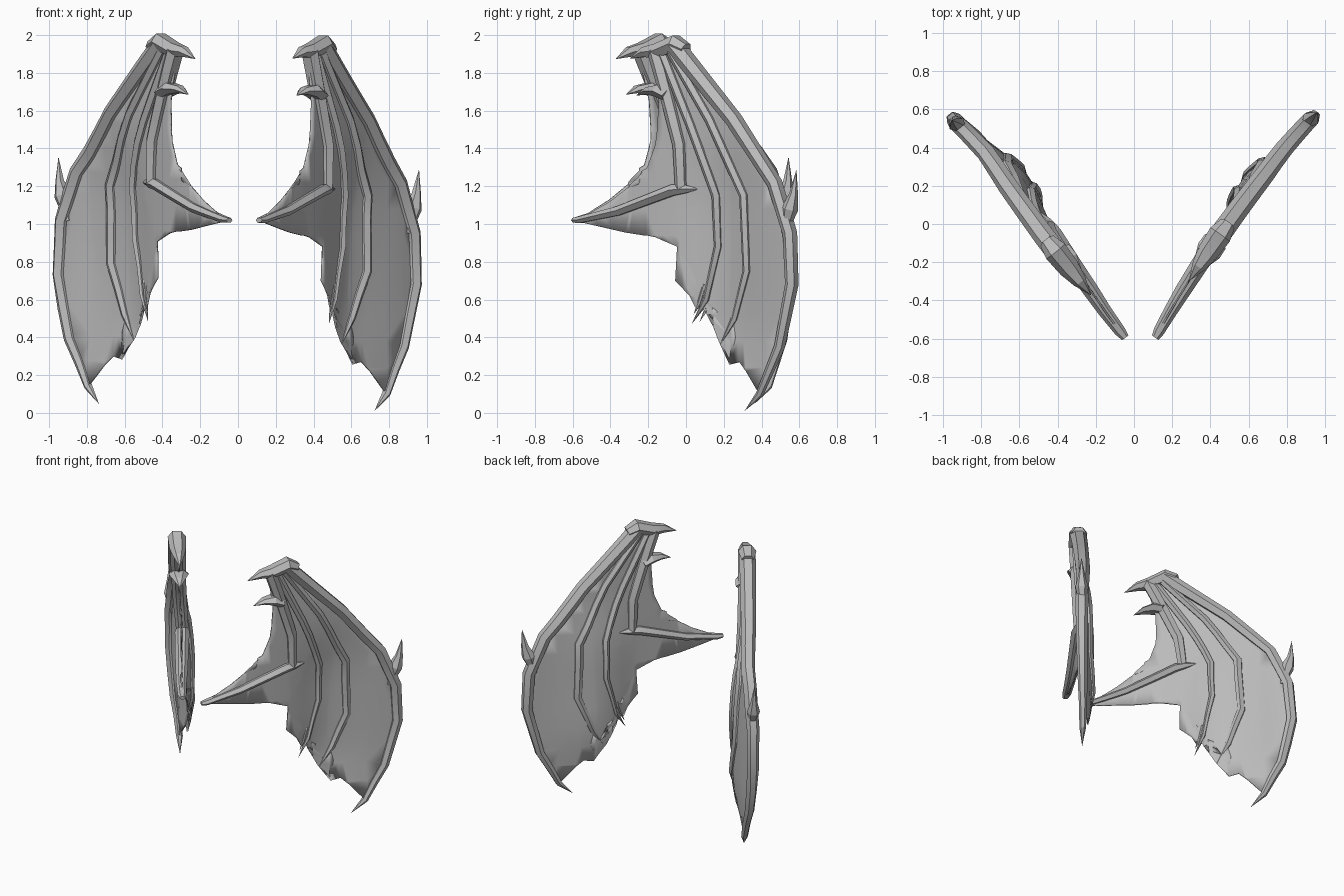
import bpy, bmesh, math
from mathutils import Vector

if "Cube" in bpy.data.objects:
    bpy.data.objects.remove(bpy.data.objects["Cube"])

grey = bpy.data.materials.new("bone_grey")
grey.diffuse_color = (0.5, 0.5, 0.5, 1)
grey.use_nodes = True
grey.node_tree.nodes["Principled BSDF"].inputs["Base Color"].default_value = grey.diffuse_color

STRETCH = 1.25      # wing length per unit of depth
ROOT_Y, ROOT_Z = -0.59, 1.02


def ramp(v, lo, hi):
    return min(1.0, max(0.0, (v - lo) / (hi - lo)))


def bulge(y, z):
    """Inward cupping of the wing around its middle fingers."""
    low = 0.02 * ramp(z, 0.9, 0.5)
    return -(0.08 + low) * math.exp(-((y - 0.22) / 0.18) ** 2 - ((z - 0.75) / 0.57) ** 4)


def place(side, u, z, w):
    """Wing coordinates (length, height, outward offset) to the scene."""
    y = u / STRETCH
    b = bulge(y, z)
    if side > 0:
        x = 0.49 + 0.72 * y + 0.14 * y * y + b
        return Vector((x + 0.81 * w, y - 0.58 * w, z))
    # the other wing is mirrored, raised a little and tilted inward at the bottom
    t = 0.05
    w -= 0.06 * ramp(z, 1.9, 0.8) * ramp(y, -0.5, -0.05) * (1 - 0.7 * ramp(y, 0.4, 0.55))
    du = u - ROOT_Y * STRETCH - 0.05 * ramp(z, 1.2, 2.0)
    dz = z - ROOT_Z
    drop = 0.04 * ramp(z, 1.0, 0.5)
    y = ROOT_Y + (du * math.cos(t) - dz * math.sin(t)) / 1.285
    z = ROOT_Z + 0.98 * (du * math.sin(t) + dz * math.cos(t)) - drop
    x = 0.526 + 0.807 * y + b
    return Vector((-x - 0.78 * w, y - 0.62 * w, z))


def finish(bm, name, smooth_angle):
    bmesh.ops.recalc_face_normals(bm, faces=bm.faces[:])
    me = bpy.data.meshes.new(name)
    bm.to_mesh(me)
    bm.free()
    me.materials.append(grey)
    ob = bpy.data.objects.new(name, me)
    bpy.context.collection.objects.link(ob)
    bpy.ops.object.select_all(action='DESELECT')
    ob.select_set(True)
    bpy.context.view_layer.objects.active = ob
    bpy.ops.object.shade_smooth_by_angle(angle=math.radians(smooth_angle))
    return ob


def bone(side, name, path, depth=1.0, sides=6):
    """Tapered faceted tube along (y, z, radius) points; radius 0 is a point."""
    bm = bmesh.new()
    # split long spans so the tube follows the cupping
    fine = []
    for a, b in zip(path, path[1:]):
        n = max(1, round(math.dist(a[:2], b[:2]) / 0.14))
        fine += [[p + (q - p) * i / n for p, q in zip(a, b)] for i in range(n)]
    fine.append(path[-1])
    pts = [Vector((y * STRETCH, z)) for y, z, r in fine]
    rings = []
    for i, p in enumerate(pts):
        d = Vector((0, 0))
        if i > 0:
            d += (p - pts[i - 1]).normalized()
        if i < len(pts) - 1:
            d += (pts[i + 1] - p).normalized()
        d.normalize()
        n = Vector((-d.y, d.x))
        r = fine[i][2]
        if r == 0:
            rings.append([bm.verts.new(place(side, p.x, p.y, 0))] * sides)
            continue
        ring = []
        for k in range(sides):
            a = 2 * math.pi * (k + 0.5) / sides
            q = p + n * r * math.cos(a)
            ring.append(bm.verts.new(place(side, q.x, q.y, r * depth * math.sin(a))))
        rings.append(ring)
    for a, b in zip(rings, rings[1:]):
        for k in range(sides):
            j = (k + 1) % sides
            quad = list(dict.fromkeys((a[k], a[j], b[j], b[k])))
            bm.faces.new(quad)
    for ring in (rings[0], rings[-1]):
        if ring[0] is not ring[1]:
            bm.faces.new(ring)
    finish(bm, name, 20)


def membrane(side, name, outline):
    """Thin skin with a torn edge, cut into a grid so it can follow the cupping."""
    bm = bmesh.new()
    bm.faces.new([bm.verts.new((y * STRETCH, 0, z)) for y, z in outline])
    bmesh.ops.triangulate(bm, faces=bm.faces[:])
    cuts = [((i * 0.11 - 0.7, 0, 0), (1, 0, 0)) for i in range(14)]
    cuts += [((0, 0, i * 0.14 + 0.1), (0, 0, 1)) for i in range(14)]
    for co, no in cuts:
        geom = bm.verts[:] + bm.edges[:] + bm.faces[:]
        bmesh.ops.bisect_plane(bm, geom=geom, plane_co=co, plane_no=no)
    bmesh.ops.remove_doubles(bm, verts=bm.verts[:], dist=0.01)
    bmesh.ops.dissolve_degenerate(bm, edges=bm.edges[:], dist=0.002)
    for v in bm.verts:
        v.co = place(side, v.co.x, v.co.z, 0)
    ob = finish(bm, name, 60)
    mod = ob.modifiers.new("thickness", 'SOLIDIFY')
    mod.thickness = 0.01
    mod.offset = 0


# leading finger, middle fingers and arm bones as (y, z, radius)
BONES = {
    "leading_finger": [(-0.06, 1.945, .05), (0.255, 1.55, .045), (0.47, 1.215, .04),
                       (0.55, 0.95, .038), (0.56, 0.68, .035), (0.495, 0.35, .028),
                       (0.39, 0.1, .02), (0.31, 0.01, 0)],
    "outer_finger": [(-0.08, 1.92, .028), (0.13, 1.55, .028), (0.31, 1.15, .027),
                     (0.325, 0.75, .024), (0.26, 0.5, .02), (0.18, 0.36, 0)],
    "inner_finger": [(-0.12, 1.9, .028), (0.03, 1.52, .028), (0.165, 1.15, .028),
                     (0.175, 0.88, .025), (0.11, 0.6, .019), (0.03, 0.47, 0)],
    "forearm": [(-0.16, 1.92, .045), (-0.09, 1.66, .042), (-0.03, 1.42, .04),
                (-0.02, 1.18, .036)],
    "upper_arm": [(-0.595, 1.02, .014), (-0.56, 1.022, .02), (-0.35, 1.07, .028),
                  (-0.06, 1.18, .034), (0.0, 1.185, .026), (0.075, 1.185, 0)],
    "wrist_claw": [(0.0, 1.925, .035), (-0.055, 1.955, .05), (-0.15, 1.915, .045),
                   (-0.22, 1.91, .03), (-0.3, 1.875, 0)],
    "forearm_claw": [(-0.09, 1.68, .035), (-0.14, 1.705, .036), (-0.2, 1.705, .022),
                     (-0.265, 1.68, 0)],
    "finger_spike": [(0.52, 0.95, .015), (0.55, 1.08, .045), (0.57, 1.16, .024),
                     (0.585, 1.29, 0)],
    "torn_spur": [(0.1, 0.68, .012), (0.07, 0.58, .012), (0.04, 0.52, 0)],
}
DEPTH = {"leading_finger": 1.15, "outer_finger": 1.3, "inner_finger": 1.3, "forearm": 1.2,
         "upper_arm": 1.5, "wrist_claw": 1.25, "forearm_claw": 1.9}

# outline of the skin: outer edge, torn trailing edge, root, front edge
SKIN = [(-0.08, 1.94), (0.255, 1.55), (0.47, 1.215), (0.55, 0.95), (0.56, 0.68),
        (0.495, 0.35), (0.39, 0.1), (0.32, 0.22), (0.285, 0.27), (0.235, 0.25),
        (0.265, 0.4), (0.25, 0.51), (0.22, 0.42), (0.17, 0.46), (0.18, 0.53),
        (0.14, 0.56), (0.11, 0.52), (0.1, 0.59), (0.05, 0.56), (0.02, 0.62),
        (-0.055, 0.7), (-0.045, 0.88), (-0.16, 0.93), (-0.32, 0.955), (-0.58, 1.015),
        (-0.4, 1.12), (-0.31, 1.19), (-0.25, 1.21), (-0.235, 1.28), (-0.2, 1.31),
        (-0.16, 1.42), (-0.15, 1.52), (-0.145, 1.66), (-0.17, 1.9)]

for side, label in ((1, "right"), (-1, "left")):
    membrane(side, label + "_wing_membrane", SKIN)
    for part, path in BONES.items():
        bone(side, label + "_" + part, path, DEPTH.get(part, 1.0))
